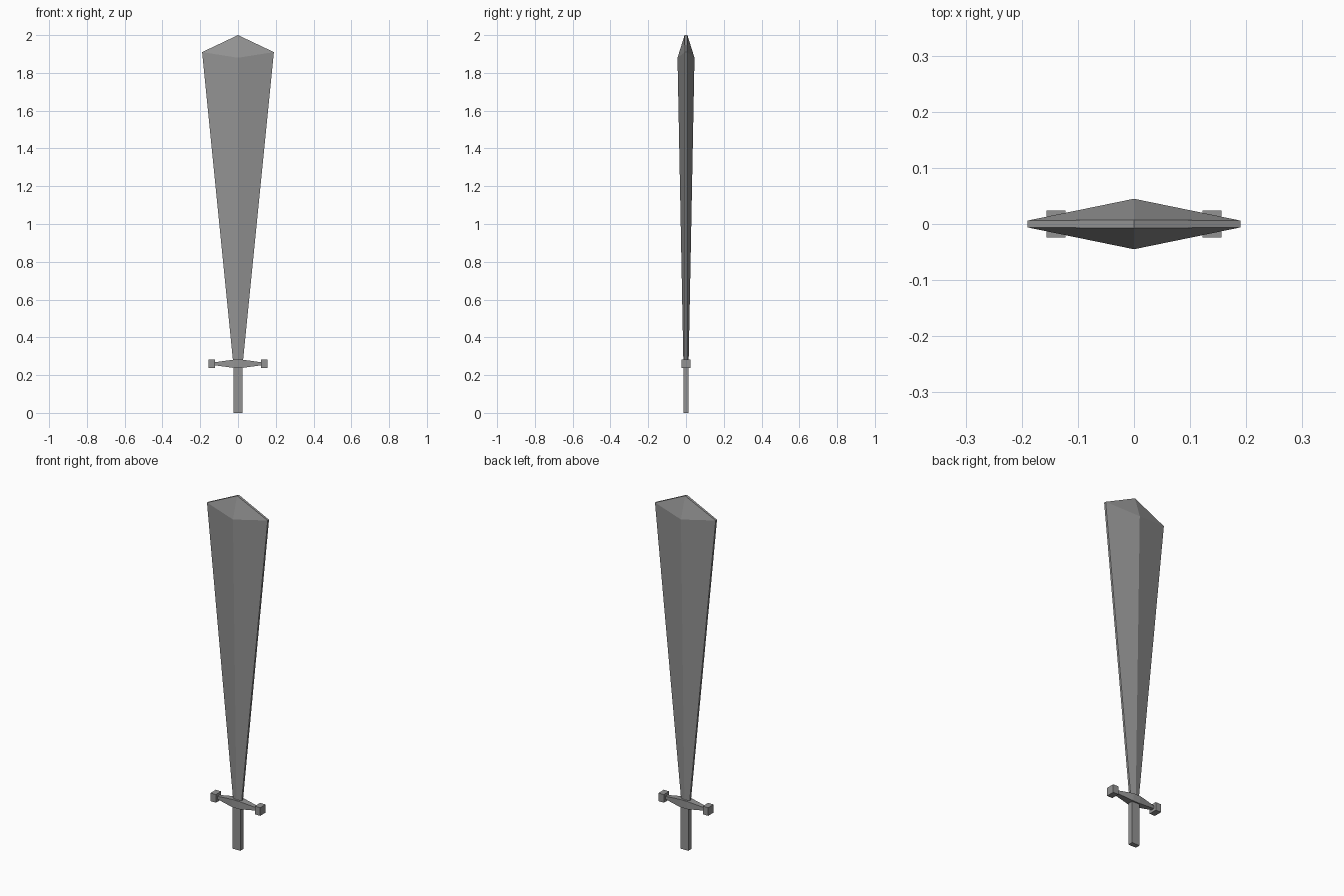
import bpy, bmesh

if "Cube" in bpy.data.objects:
    bpy.data.objects.remove(bpy.data.objects["Cube"])

# Dark grey for every part
DARK = bpy.data.materials.new("dark_grey")
DARK.diffuse_color = (0.29, 0.29, 0.29, 1.0)
DARK.use_nodes = True
DARK.node_tree.nodes["Principled BSDF"].inputs["Base Color"].default_value = DARK.diffuse_color


def finish(name, bm):
    bmesh.ops.recalc_face_normals(bm, faces=bm.faces)
    mesh = bpy.data.meshes.new(name)
    bm.to_mesh(mesh)
    bm.free()
    mesh.materials.append(DARK)
    obj = bpy.data.objects.new(name, mesh)
    bpy.context.collection.objects.link(obj)
    return obj


def loft(name, rings):
    """Skin equal-length rings of points and cap both ends."""
    bm = bmesh.new()
    loops = [[bm.verts.new(p) for p in ring] for ring in rings]
    n = len(loops[0])
    for a, b in zip(loops, loops[1:]):
        for i in range(n):
            j = (i + 1) % n
            bm.faces.new((a[i], a[j], b[j], b[i]))
    bm.faces.new(loops[0])
    bm.faces.new(loops[-1])
    return finish(name, bm)


def box(name, x0, x1, y, z0, z1):
    ring = lambda z: [(x0, -y, z), (x1, -y, z), (x1, y, z), (x0, y, z)]
    return loft(name, [ring(z0), ring(z1)])


# Blade: six-sided section with narrow flat edges and a central ridge
def blade_ring(w, edge, ridge, z_edge, z_ridge):
    return [(-w, -edge, z_edge), (0, -ridge, z_ridge), (w, -edge, z_edge),
            (w, edge, z_edge), (0, ridge, z_ridge), (-w, edge, z_edge)]


EDGE = 0.006
TIP = 0.0075
bm = bmesh.new()
low = [bm.verts.new(p) for p in blade_ring(0.026, EDGE, 0.014, 0.27, 0.27)]
top = [bm.verts.new(p) for p in blade_ring(0.19, EDGE, 0.045, 1.91, 1.88)]
front_tip = bm.verts.new((0, -TIP, 2.0))
back_tip = bm.verts.new((0, TIP, 2.0))
bm.faces.new(low)
for i in range(6):
    j = (i + 1) % 6
    bm.faces.new((low[i], low[j], top[j], top[i]))
# Point: sloping facets on both sides, narrow flat band between them
for a, b, tip in ((0, 1, front_tip), (1, 2, front_tip),
                  (3, 4, back_tip), (4, 5, back_tip)):
    bm.faces.new((top[a], top[b], tip))
bm.faces.new((top[2], top[3], back_tip, front_tip))
bm.faces.new((top[5], top[0], front_tip, back_tip))
finish("blade", bm)

# Grip
box("grip", -0.024, 0.024, 0.014, 0.0, 0.25)

# Crossguard: tapers from the middle to both ends
ZG = 0.26
sections = [(-0.13, 0.009, 0.007), (-0.022, 0.022, 0.022),
            (0.022, 0.022, 0.022), (0.13, 0.009, 0.007)]
loft("crossguard", [[(x, -y, ZG - h), (x, y, ZG - h), (x, y, ZG + h), (x, -y, ZG + h)]
                    for x, y, h in sections])

# Guard end blocks
for side, x0 in (("left", -0.156), ("right", 0.122)):
    box("guard_end_" + side, x0, x0 + 0.034, 0.024, ZG - 0.023, ZG + 0.023)
